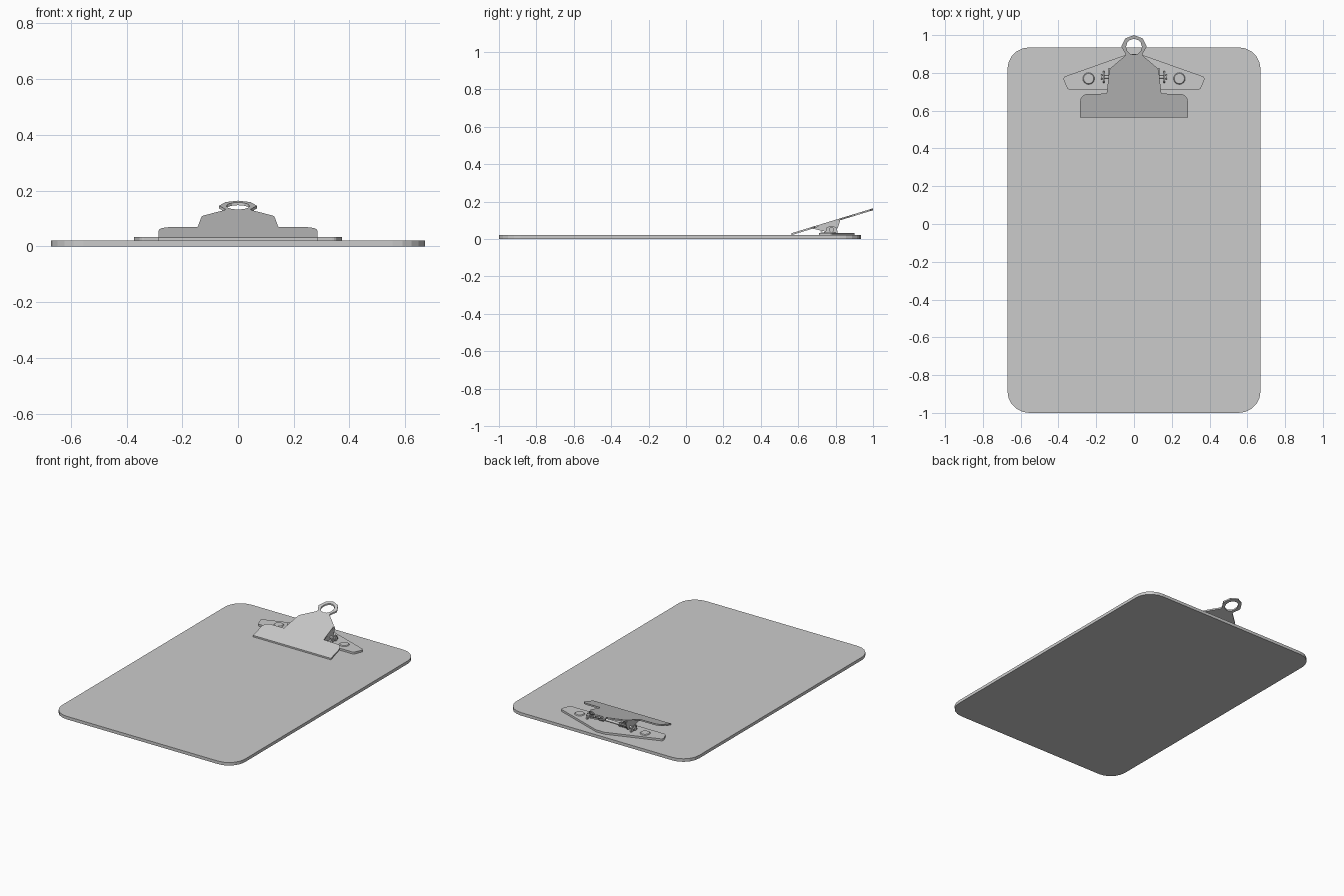
import bpy, bmesh, math
from mathutils import Matrix, Vector

if "Cube" in bpy.data.objects:
    bpy.data.objects.remove(bpy.data.objects["Cube"])


def rounded(points, seg=4):
    """Expand (x, y, radius) corners into a rounded outline."""
    out, n = [], len(points)
    for i, (x, y, r) in enumerate(points):
        p = Vector((x, y))
        if r == 0:
            out.append(p)
            continue
        a = (Vector(points[i - 1][:2]) - p).normalized()
        b = (Vector(points[(i + 1) % n][:2]) - p).normalized()
        half = a.angle(b) / 2
        t = r / math.tan(half)
        c = p + (a + b).normalized() * (r / math.sin(half))
        s, e = p + a * t - c, p + b * t - c
        turn = math.atan2(s.x * e.y - s.y * e.x, s.dot(e))
        for k in range(seg + 1):
            out.append(c + Matrix.Rotation(turn * k / seg, 2) @ s)
    return out


def mirrored(half):
    """Close a right-hand outline with its reflection in x."""
    return half + [(-x, *rest) for x, *rest in reversed(half) if x > 0]


def sheet(name, outlines, thick, matrix):
    """Flat filled outline (extra outlines are holes), from z = 0 to thick."""
    cu = bpy.data.curves.new(name + "_outline", 'CURVE')
    cu.dimensions, cu.fill_mode, cu.extrude = '2D', 'BOTH', thick / 2
    for pts in outlines:
        sp = cu.splines.new('POLY')
        sp.points.add(len(pts) - 1)
        sp.use_cyclic_u = True
        for q, p in zip(sp.points, pts):
            q.co = (p[0], p[1], 0, 1)
    tmp = bpy.data.objects.new(name + "_tmp", cu)
    bpy.context.collection.objects.link(tmp)
    bpy.context.view_layer.update()
    me = bpy.data.meshes.new_from_object(
        tmp.evaluated_get(bpy.context.evaluated_depsgraph_get()))
    bpy.data.objects.remove(tmp)
    bpy.data.curves.remove(cu)
    me.transform(matrix @ Matrix.Translation((0, 0, thick / 2)))
    bm = bmesh.new()
    bm.from_mesh(me)
    bmesh.ops.remove_doubles(bm, verts=bm.verts, dist=1e-5)
    bmesh.ops.recalc_face_normals(bm, faces=bm.faces)
    bm.to_mesh(me)
    bm.free()
    me.name = name
    for f in me.polygons:
        f.use_smooth = False
    ob = bpy.data.objects.new(name, me)
    bpy.context.collection.objects.link(ob)
    return ob


def cylinder(name, r1, r2, depth, loc, sides=16, rot=(0, 0, 0)):
    bpy.ops.mesh.primitive_cone_add(vertices=sides, radius1=r1, radius2=r2,
                                    depth=depth, location=loc, rotation=rot)
    bpy.context.object.name = name


def wire(name, points, radius):
    cu = bpy.data.curves.new(name, 'CURVE')
    cu.dimensions, cu.bevel_depth, cu.bevel_resolution = '3D', radius, 1
    cu.use_fill_caps = True
    sp = cu.splines.new('POLY')
    sp.points.add(len(points) - 1)
    for q, p in zip(sp.points, points):
        q.co = (*p, 1)
    bpy.context.collection.objects.link(bpy.data.objects.new(name, cu))


up = lambda z: Matrix.Translation((0, 0, z))

# Board with rounded corners
sheet("board", [rounded(mirrored([(0.67, -1, 0.115), (0.67, 0.935, 0.115)]), 5)],
      0.02, up(0))

# Base plate with two wings
sheet("base_plate", [rounded(mirrored([(0.35, 0.71, 0.02), (0.378, 0.777, 0.015),
                                       (0.03, 0.9, 0.02)]), 3)], 0.013, up(0.02))

# Lever: jaw, neck and hanging ring, sheared to its slope
slope, jaw_y = 0.305, 0.565
tilt = Matrix(((1, 0, 0, 0), (0, 1, 0, 0),
               (0, slope, 1, 0.021 - slope * jaw_y), (0, 0, 0, 1)))
right = [(0.285, jaw_y, 0), (0.285, 0.688, 0.04), (0.145, 0.69, 0),
         (0.13, 0.82, 0.03), (0.048, 0.89, 0), (0.045, 0.9, 0),
         (0.068, 0.94, 0), (0.045, 0.983, 0), (0, 1.0, 0)]
hole = [(0.042 * math.cos(k * math.tau / 12), 0.938 + 0.042 * math.sin(k * math.tau / 12))
        for k in range(12)]
sheet("lever", [rounded(mirrored(right)), hole], 0.01, tilt)

# Parts on both sides: rivets, lever flanges, hinge tabs, axle heads
AY, AZ = 0.778, 0.05
yz = Matrix(((0, 0, 1, 0), (1, 0, 0, 0), (0, 1, 0, 0), (0, 0, 0, 1)))
for side, s in (("right", 1), ("left", -1)):
    cylinder("rivet_" + side, 0.032, 0.027, 0.006, (s * 0.24, 0.77, 0.035))
    flange = [(0.675, 0.056, 0), (0.72, 0.045, 0), (0.76, 0.036, 0),
              (0.797, 0.038, 0), (0.812, 0.06, 0), (0.825, 0.1, 0)]
    sheet("lever_flange_" + side, [rounded(flange)], 0.008,
          Matrix.Translation((s * 0.131 - 0.004, 0, 0)) @ yz)
    tab = [(0.745, 0.03, 0), (0.811, 0.03, 0), (0.805, 0.066, 0.015), (0.751, 0.066, 0.015)]
    sheet("hinge_tab_" + side, [rounded(tab, 3)], 0.008,
          Matrix.Translation((s * 0.161 - 0.004, 0, 0)) @ yz)
    cylinder("axle_head_" + side, 0.014, 0.014, 0.008, (s * 0.171, AY, AZ),
             12, (0, math.pi / 2, 0))
    # Spring coil with one end on the plate and one under the lever
    coil = [(s * 0.12, 0.72, 0.036)]
    for k in range(61):
        a = -math.pi / 2 - k * math.tau / 12
        coil.append((s * (0.12 - k * 0.001), AY + 0.013 * math.cos(a), AZ + 0.013 * math.sin(a)))
    coil.append((s * 0.058, 0.7, 0.055))
    wire("spring_" + side, coil, 0.003)

# Axle
cylinder("axle", 0.008, 0.008, 0.345, (0, AY, AZ), 12, (0, math.pi / 2, 0))
